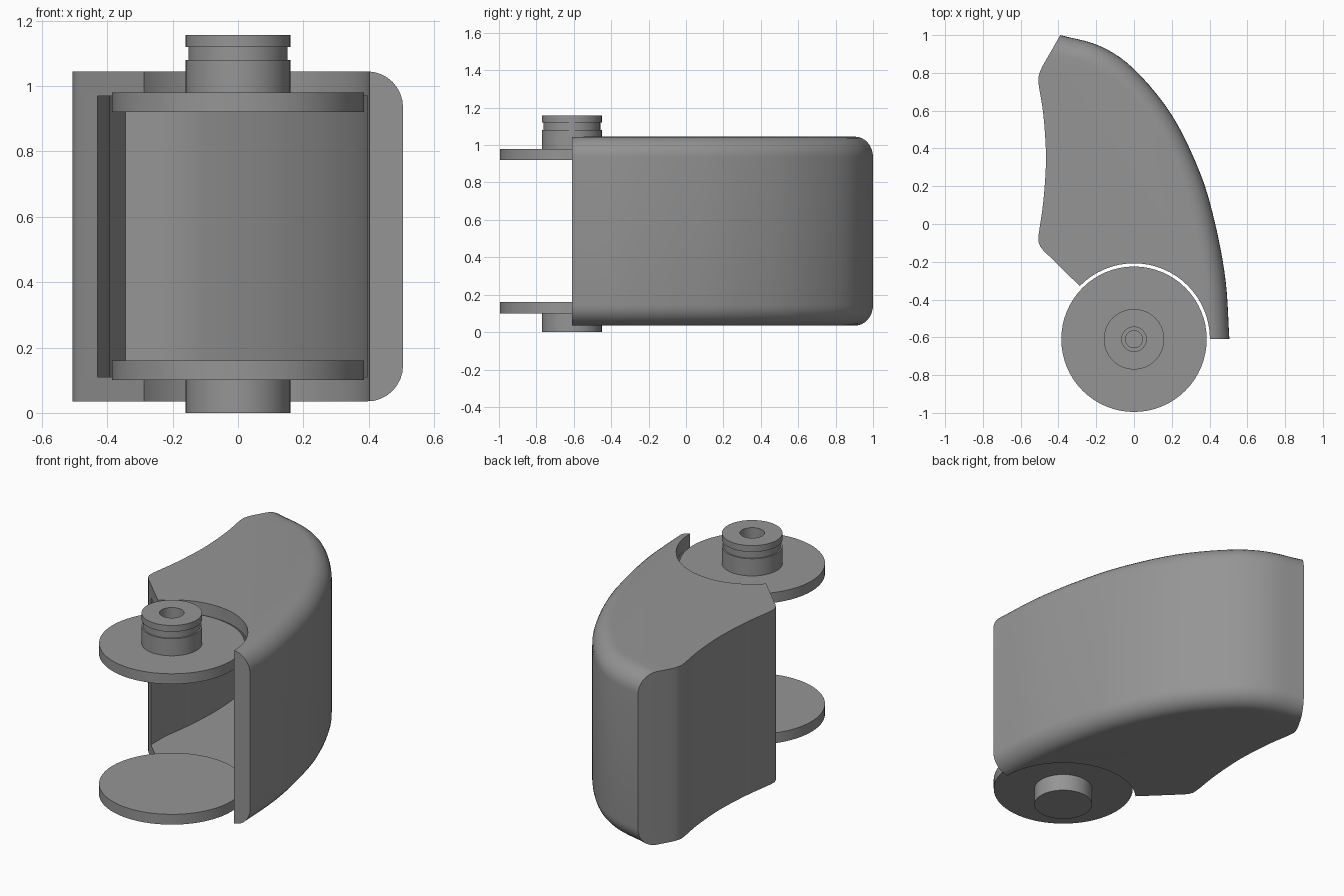
import bpy, bmesh, math
from mathutils import Vector

cube = bpy.data.objects.get("Cube")
if cube:
    bpy.data.objects.remove(cube, do_unlink=True)

grey = bpy.data.materials.new("plain_grey")
grey.use_nodes = True
grey.diffuse_color = (0.3, 0.3, 0.3, 1)
grey.node_tree.nodes["Principled BSDF"].inputs["Base Color"].default_value = grey.diffuse_color

HUB_Y = -0.61
BOTTOM, TOP = 0.035, 1.045
ROUND = 0.11


def spline(pts, steps):
    """Smooth curve through 2D points."""
    p = [Vector(q) for q in pts]
    p = [2 * p[0] - p[1]] + p + [2 * p[-1] - p[-2]]
    out = []
    for a, b, c, d in zip(p, p[1:], p[2:], p[3:]):
        for i in range(steps):
            t = i / steps
            out.append(0.5 * (2 * b + (c - a) * t + (2 * a - 5 * b + 4 * c - d) * t * t
                              + (3 * b - a - 3 * c + d) * t ** 3))
    return out + [p[-2]]


def loft(name, rings):
    """Closed solid through equal rings given as (z, outline)."""
    bm = bmesh.new()
    loops = [[bm.verts.new((q[0], q[1], z)) for q in ring] for z, ring in rings]
    n = len(loops[0])
    for lo, hi in zip(loops, loops[1:]):
        for i in range(n):
            j = (i + 1) % n
            bm.faces.new((lo[i], lo[j], hi[j], hi[i]))
    bm.faces.new(loops[0])
    bm.faces.new(loops[-1])
    bmesh.ops.recalc_face_normals(bm, faces=bm.faces)
    mesh = bpy.data.meshes.new(name)
    bm.to_mesh(mesh)
    bm.free()
    mesh.materials.append(grey)
    ob = bpy.data.objects.new(name, mesh)
    bpy.context.collection.objects.link(ob)
    return ob


def circle(r, n=64):
    return [(r * math.cos(k * math.tau / n), HUB_Y + r * math.sin(k * math.tau / n)) for k in range(n)]


def turned(name, profile):
    """Round part on the hub axis from (radius, z) steps."""
    return loft(name, [(z, circle(r)) for r, z in profile])


def activate(ob):
    bpy.ops.object.select_all(action='DESELECT')
    ob.select_set(True)
    bpy.context.view_layer.objects.active = ob


def smooth(ob):
    activate(ob)
    bpy.ops.object.shade_smooth_by_angle(angle=math.radians(30))


def cut(ob, cutter):
    activate(ob)
    mod = ob.modifiers.new("cut", 'BOOLEAN')
    mod.operation = 'DIFFERENCE'
    mod.solver = 'EXACT'
    mod.object = cutter
    bpy.ops.object.modifier_apply(modifier=mod.name)
    bpy.data.objects.remove(cutter, do_unlink=True)


# Bulging outer wall and hollow grip side, seen from above
outer = spline([(-0.39, 1.0), (-0.18, 0.942), (0, 0.82), (0.2, 0.577), (0.35, 0.27),
                (0.43, 0), (0.485, -0.3), (0.505, HUB_Y)], 5)
grip = spline([(-0.48, -0.14), (-0.5, -0.11), (-0.505, -0.06), (-0.48, 0.12), (-0.466, 0.35),
               (-0.48, 0.58), (-0.505, 0.74), (-0.503, 0.79), (-0.485, 0.835)], 4)

# Inward directions along the outer wall, its ends sliding along the end faces
inward = []
for i in range(len(outer)):
    t = outer[min(i + 1, len(outer) - 1)] - outer[max(i - 1, 0)]
    inward.append(Vector((t.y, -t.x)).normalized())
inward[0] = (grip[-1] - outer[0]).normalized()
inward[-1] = Vector((-1, 0))


def body_ring(d):
    return [p + v * d for p, v in zip(outer, inward)] + [Vector((0, HUB_Y))] + grip


# Body with rounded upper and lower outer edges
steps = [k / 8 * math.pi / 2 for k in range(9)]
low = [(BOTTOM + ROUND * (1 - math.sin(a)), body_ring(ROUND * (1 - math.cos(a)))) for a in reversed(steps)]
low = [(z, r) for z, r in low]
high = [(BOTTOM + TOP - z, r) for z, r in low]
body = loft("body_shell", sorted(low + high, key=lambda ring: ring[0]))

# Hollow inside, open at the front
inner = [p + v * 0.105 for p, v in zip(outer, inward)][1:]
inner = [Vector((-0.345, 0.885))] + [p for p in inner if p.x > -0.32]
inner_grip = [p + Vector((0.075, 0)) for p in grip if -0.06 <= p.y <= 0.76]
room = inner + [Vector((0.4, -0.8)), Vector((-0.43, -0.8))] + inner_grip
cut(body, loft("cavity_cutter", [(0.11, room), (0.97, room)]))
cut(body, turned("disc_clearance_cutter", [(0.402, -0.1), (0.402, 1.2)]))
smooth(body)

# Discs
for name, z in (("lower_disc", 0.10), ("upper_disc", 0.92)):
    smooth(turned(name, [(0.385, z), (0.385, z + 0.06)]))

# Hubs: plain below, grooved with a stepped bore above
smooth(turned("lower_hub", [(0.16, 0), (0.16, 0.10)]))
smooth(turned("upper_hub", [(0.16, 0.98), (0.16, 1.08), (0.152, 1.08), (0.152, 1.12), (0.16, 1.12),
                            (0.16, 1.157), (0.065, 1.157), (0.065, 1.04), (0.045, 1.04), (0.045, 0.99)]))
